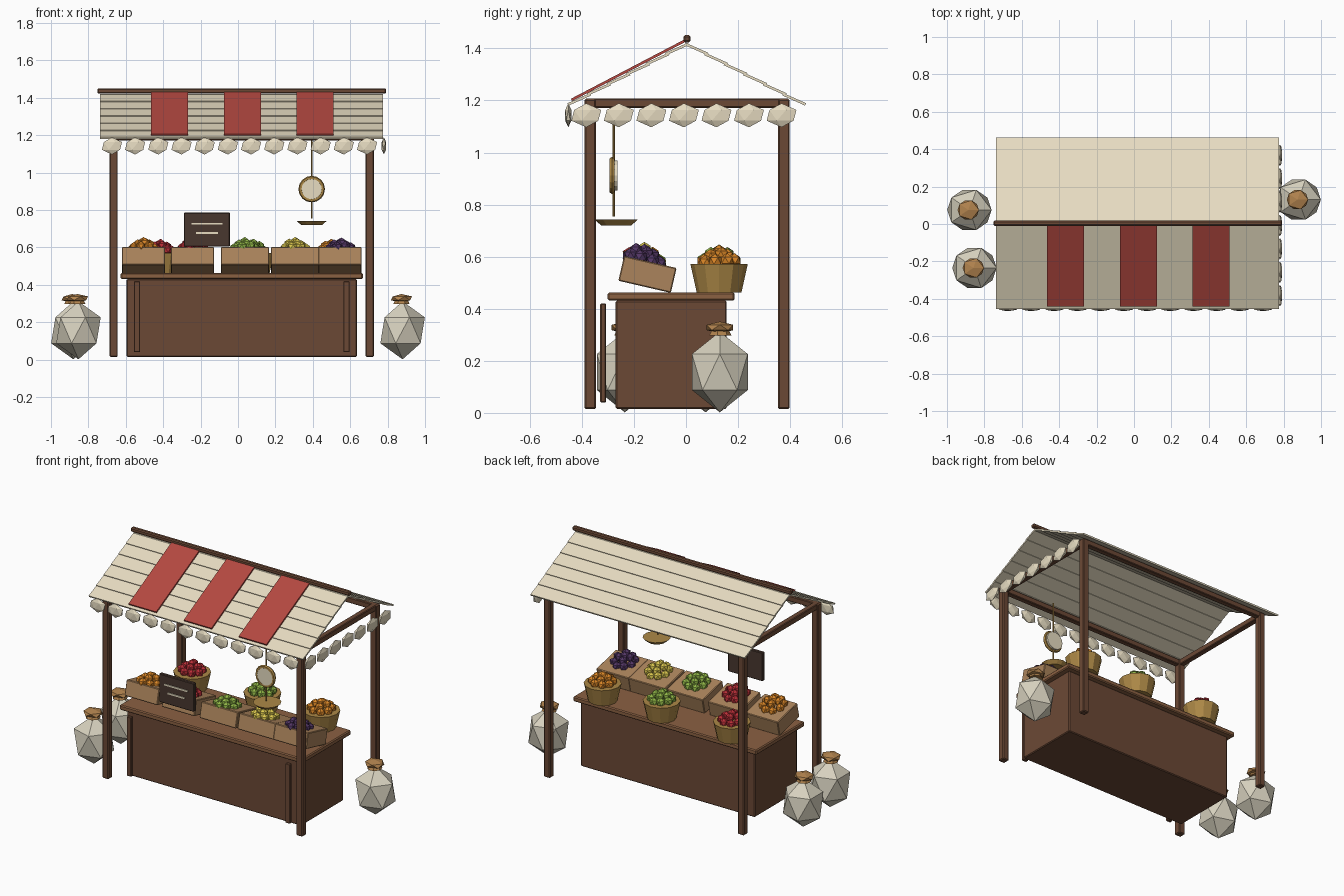
import bpy, math, random
from math import cos, sin, pi, radians

if "Cube" in bpy.data.objects:
    bpy.data.objects.remove(bpy.data.objects["Cube"])

random.seed(4)


def mat(name, hexcol):
    m = bpy.data.materials.new(name)
    lin = [(int(hexcol[i:i + 2], 16) / 255) ** 2.2 for i in (0, 2, 4)]
    m.diffuse_color = (*lin, 1)
    m.use_nodes = True
    m.node_tree.nodes["Principled BSDF"].inputs["Base Color"].default_value = m.diffuse_color
    return m


WOOD, TOP, CRATE = mat("dark_wood", "6b4a38"), mat("top_wood", "8a6144"), mat("crate_wood", "aa835c")
CREAM, RED, SACK = mat("cream", "e6dbc0"), mat("red_cloth", "b34a43"), mat("sackcloth", "d6d0bd")
BRASS, TIE, SLATE = mat("brass", "ab8748"), mat("tie", "b0824f"), mat("slate", "4a3a32")
STEEL = mat("dark_metal", "4a4540")
FRUIT = {k: mat(k, c) for k, c in dict(orange="d9852b", apple="b8323a", lime="8fb548",
                                       lemon="dcc850", plum="553a66").items()}


def finish(name, m):
    o = bpy.context.object
    o.name = name
    o.data.materials.append(m)
    return o


def box(name, loc, size, m, rx=0, bevel=0.0):
    bpy.ops.mesh.primitive_cube_add(size=1, location=loc, rotation=(rx, 0, 0))
    o = finish(name, m)
    o.scale = size
    bpy.ops.object.transform_apply(location=False, rotation=False, scale=True)
    if bevel:
        b = o.modifiers.new("bevel", 'BEVEL')
        b.width, b.segments = bevel, 1
    return o


def ico(name, loc, scale, m, rot=(0, 0, 0)):
    bpy.ops.mesh.primitive_ico_sphere_add(subdivisions=1, radius=1, location=loc, rotation=rot)
    o = finish(name, m)
    o.scale = scale
    return o


def cone(name, loc, r1, r2, h, m, sides=12, rx=0):
    bpy.ops.mesh.primitive_cone_add(vertices=sides, radius1=r1, radius2=r2, depth=h,
                                    location=loc, rotation=(rx, 0, 0))
    return finish(name, m)


def mound(name, x, y, z, m, slope=0.0):
    # two rings of fruit and one on top
    for count, rad, dz in ((8, 0.06, 0), (4, 0.033, 0.023), (1, 0, 0.033)):
        for i in range(count):
            a = 2 * pi * i / count + rad * 9
            yy = rad * sin(a)
            ico(name, (x + rad * cos(a), y + yy, z + dz - slope * yy + random.uniform(-.004, .004)),
                (0.028,) * 3, m, (0, 0, random.uniform(0, 6)))


CX = 0.02  # stall is shifted slightly beside the sacks

# counter
box("counter_body", (CX, -0.057, 0.223), (1.23, 0.426, 0.416), WOOD, bevel=0.005)
box("counter_top", (CX, -0.057, 0.447), (1.294, 0.488, 0.032), TOP, bevel=0.006)
for s in (-1, 1):
    box("counter_batten", (CX + s * 0.56, -0.318, 0.23), (0.034, 0.023, 0.38), WOOD, bevel=0.004)

# posts and top frame
for sx in (-1, 1):
    for sy in (-1, 1):
        box("post", (CX + sx * 0.685, 0.004 + sy * 0.372, 0.61), (0.044, 0.044, 1.19), WOOD, bevel=0.005)
    box("side_beam", (CX + sx * 0.685, 0.004, 1.19), (0.036, 0.77, 0.036), WOOD, bevel=0.004)
for sy in (-1, 1):
    box("long_beam", (CX, 0.004 + sy * 0.372, 1.19), (1.40, 0.036, 0.036), WOOD, bevel=0.004)

# roof: overlapping slats on both slopes, ridge and red stripes
ROWS, PITCH = 6, math.atan2(0.235, 0.45)
for s in (-1, 1):
    for i in range(ROWS):
        t = (i + 0.5) / ROWS
        box("roof_slat", (CX, 0.003 + s * 0.45 * t, 1.417 - 0.232 * t),
            (1.513, 0.096, 0.010), CREAM, -s * (PITCH - radians(3.5)))
box("ridge_beam", (CX, 0.004, 1.437), (1.545, 0.028, 0.027), WOOD, bevel=0.006)
for x in (-0.366, 0.024, 0.412):
    box("roof_stripe", (x, -0.216, 1.319), (0.196, 0.505, 0.010), RED, PITCH)

# scalloped trim on the front eave and right gable
for i in range(12):
    ico("front_scallop", (-0.674 + i * 0.124, -0.452, 1.143), (0.06, 0.014, 0.046), CREAM)
for i in range(7):
    ico("side_scallop", (0.78, -0.383 + i * 0.125, 1.143), (0.064, 0.014, 0.046), CREAM, (0, 0, pi / 2))

# tilted crates with fruit
TILT = radians(-13)
for x, w, k in ((-0.505, 0.232, "orange"), (-0.243, 0.232, "apple"), (0.037, 0.258, "lime"),
                (0.305, 0.258, "lemon"), (0.545, 0.232, "plum")):
    box("crate", (x, -0.148, 0.532), (w, 0.207, 0.098), CRATE, TILT, 0.004)
    mound("crate_" + k, x, -0.16, 0.592, FRUIT[k], 0.23)

# round baskets with fruit
for x, k in ((-0.413, "apple"), (0.083, "lime"), (0.50, "orange")):
    cone("basket", (x, 0.127, 0.517), 0.086, 0.11, 0.108, BRASS)
    mound("basket_" + k, x, 0.127, 0.583, FRUIT[k])

# price board
box("price_board", (-0.166, -0.372, 0.695), (0.246, 0.024, 0.182), SLATE, bevel=0.004)
for w, z in ((0.166, 0.727), (0.118, 0.677)):
    box("chalk_line", (-0.166, -0.386, z), (w, 0.006, 0.010), CREAM)

# hanging scale
SX, SY = 0.394, -0.278
cone("scale_rod", (SX, SY, 0.965), 0.005, 0.005, 0.42, BRASS, 8)
cone("scale_dial", (SX, SY, 0.912), 0.058, 0.058, 0.030, CREAM, 16, pi / 2)
bpy.ops.mesh.primitive_torus_add(major_segments=16, minor_segments=6, major_radius=0.06,
                                 minor_radius=0.011, location=(SX, SY - 0.006, 0.912),
                                 rotation=(pi / 2, 0, 0))
finish("dial_ring", BRASS)
cone("scale_pan", (SX, SY + 0.01, 0.731), 0.058, 0.082, 0.022, BRASS, 14)

# tied sacks
for x, y in ((0.88, 0.13), (-0.88, 0.075), (-0.853, -0.235)):
    ico("sack", (x, y, 0.157), (0.133, 0.126, 0.155), SACK)
    cone("sack_neck", (x - 0.006, y, 0.312), 0.045, 0.03, 0.03, TIE, 7)
    ico("sack_tie", (x - 0.006, y, 0.328), (0.064, 0.06, 0.023), TIE)
